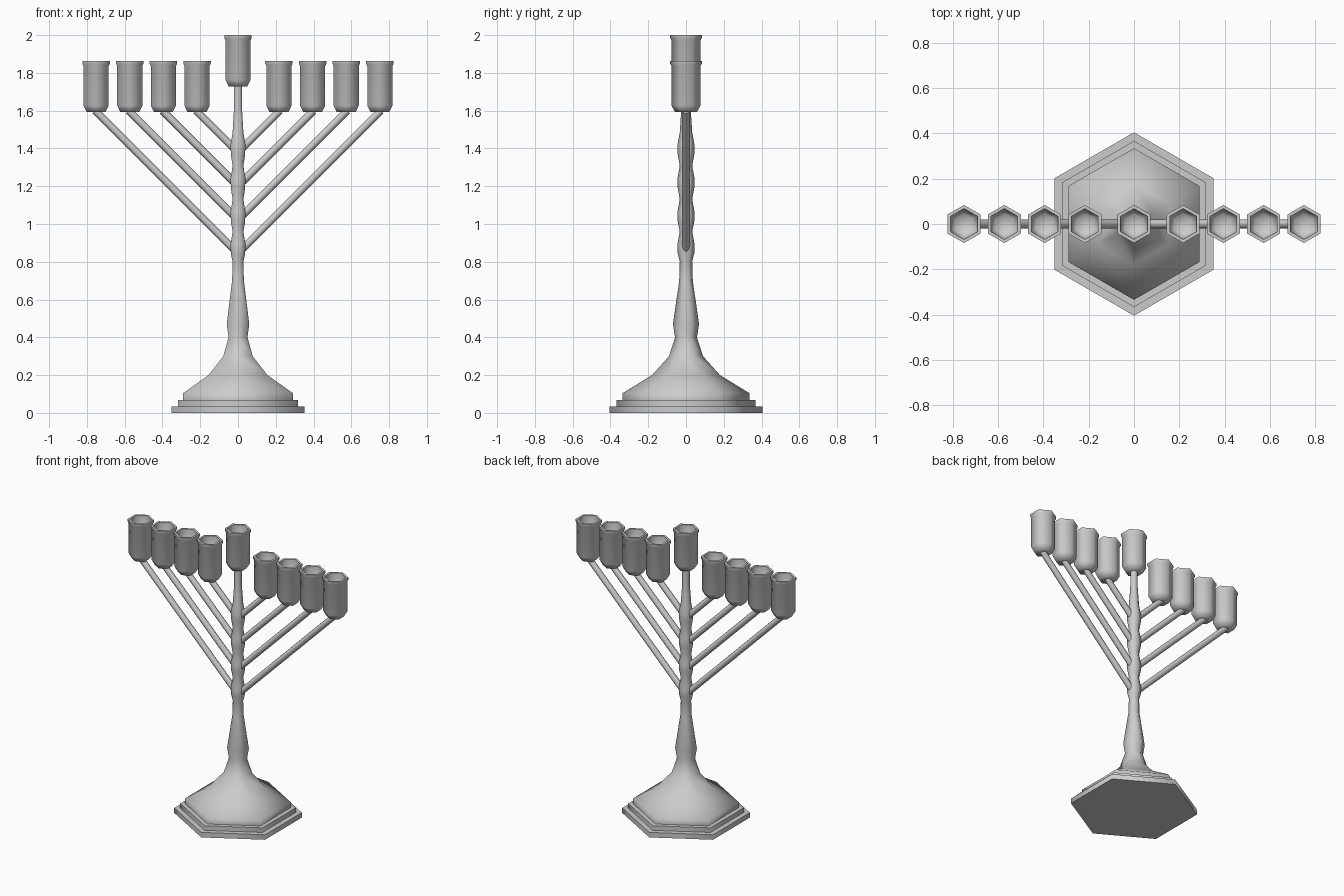
import bpy, bmesh, math
from mathutils import Vector

if "Cube" in bpy.data.objects:
    bpy.data.objects.remove(bpy.data.objects["Cube"])


def finish(bm, name, loc=(0, 0, 0)):
    bmesh.ops.recalc_face_normals(bm, faces=bm.faces)
    me = bpy.data.meshes.new(name)
    bm.to_mesh(me)
    bm.free()
    ob = bpy.data.objects.new(name, me)
    ob.location = loc
    bpy.context.collection.objects.link(ob)
    bpy.ops.object.select_all(action='DESELECT')
    ob.select_set(True)
    bpy.context.view_layer.objects.active = ob
    bpy.ops.object.shade_smooth_by_angle(angle=math.radians(65))
    return ob


def hex_lathe(name, profile, loc=(0, 0, 0)):
    """Six-sided turned form with corners on the y axis, capped at both ends."""
    bm = bmesh.new()
    rings = []
    for r, z in profile:
        rings.append([bm.verts.new((r * math.sin(k * math.pi / 3),
                                    r * math.cos(k * math.pi / 3), z)) for k in range(6)])
    for a, b in zip(rings, rings[1:]):
        for k in range(6):
            n = (k + 1) % 6
            bm.faces.new((a[k], a[n], b[n], b[k]))
    bm.faces.new(rings[0])
    bm.faces.new(rings[-1])
    return finish(bm, name, loc)


def rod(name, a, b, radius):
    a, b = Vector(a), Vector(b)
    bm = bmesh.new()
    bmesh.ops.create_cone(bm, cap_ends=True, segments=8, radius1=radius,
                          radius2=radius, depth=(b - a).length)
    ob = finish(bm, name, (a + b) / 2)
    ob.rotation_euler = (b - a).to_track_quat('Z', 'Y').to_euler()
    return ob


# Stepped foot flowing into the stem
profile = [(0.405, 0), (0.405, 0.035), (0.367, 0.035), (0.367, 0.067),
           (0.335, 0.067), (0.335, 0.105), (0.18, 0.2), (0.09, 0.3),
           (0.058, 0.4), (0.069, 0.47), (0.036, 0.7), (0.033, 0.8)]
# Knots where the branches join
for z in (0.875, 1.045, 1.222, 1.4):
    profile += [(0.044, z - 0.03), (0.045, z + 0.02), (0.033, z + 0.085)]
profile += [(0.024, 1.62), (0.024, 1.74)]
hex_lathe("base_and_stem", profile)

# Hollow candle cup, origin at its underside
cup = [(0.057, 0), (0.077, 0.035), (0.077, 0.245), (0.084, 0.257), (0.084, 0.272),
       (0.068, 0.272), (0.064, 0.17), (0.045, 0.145)]
hex_lathe("centre_cup", cup, (0, 0, 1.728))

# Side cups on parallel 45 degree branches
for i, x in enumerate((0.217, 0.395, 0.573, 0.751)):
    for side, s in (("left", -1), ("right", 1)):
        hex_lathe(f"cup_{side}_{i + 1}", cup, (s * x, 0, 1.592))
        rod(f"branch_{side}_{i + 1}", (0, 0, 1.595 - x), (s * (x + 0.005), 0, 1.6), 0.02)
